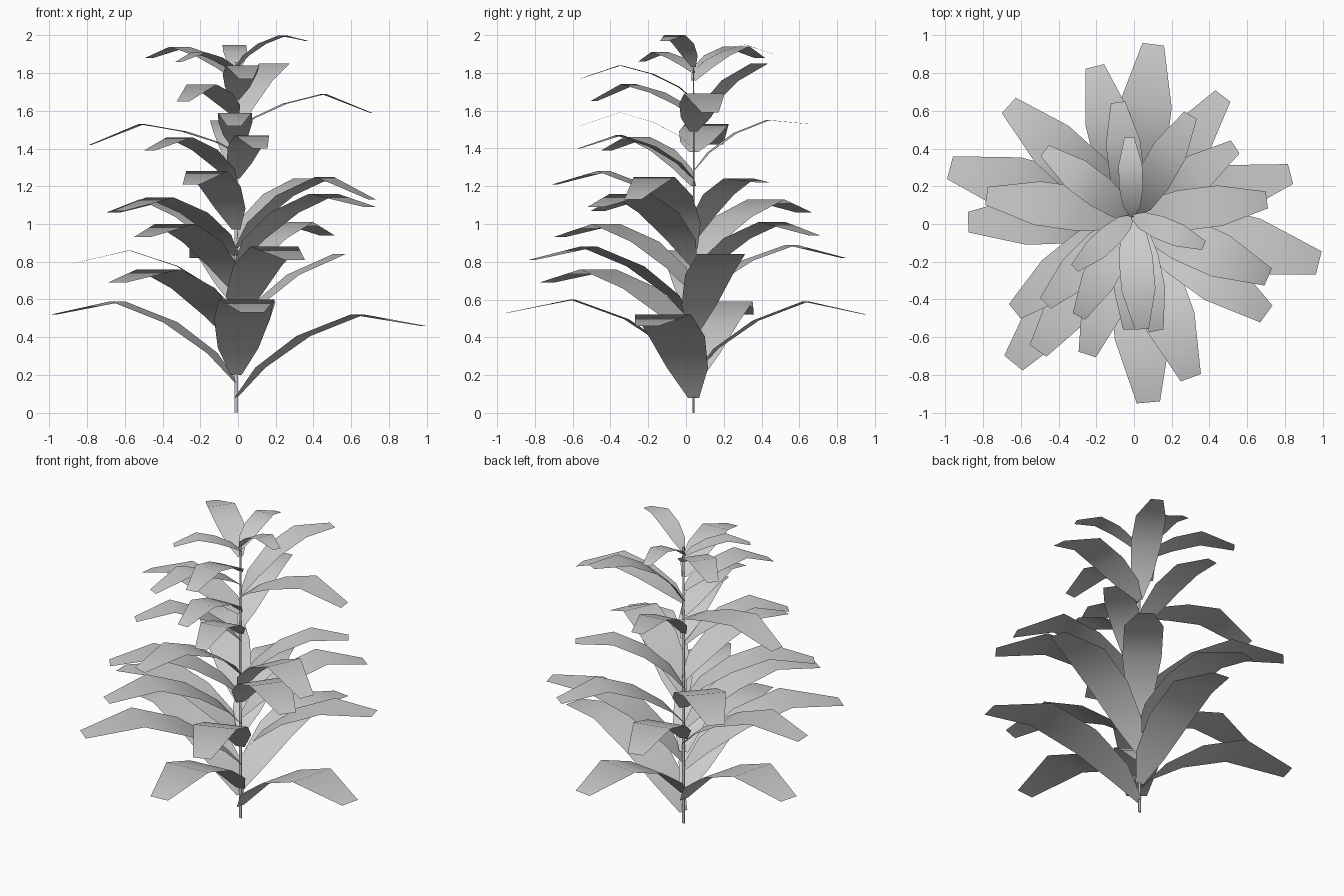
import bpy
import bmesh
from math import radians
from mathutils import Matrix, Vector

cube = bpy.data.objects.get("Cube")
if cube:
    bpy.data.objects.remove(cube, do_unlink=True)

grey = bpy.data.materials.new("plain grey")
grey.use_nodes = True
colour = (0.6, 0.6, 0.6, 1)
grey.diffuse_color = colour
grey.node_tree.nodes["Principled BSDF"].inputs["Base Color"].default_value = colour

STEM = Vector((-0.01, 0.04, 0))


def add_object(name, bm, smooth):
    """Turn a bmesh into a grey object standing on the stem axis."""
    mesh = bpy.data.meshes.new(name)
    for face in bm.faces:
        face.smooth = smooth
    bm.to_mesh(mesh)
    bm.free()
    mesh.materials.append(grey)
    obj = bpy.data.objects.new(name, mesh)
    obj.location = STEM
    bpy.context.collection.objects.link(obj)
    return obj


# Leaf outline: distance along the leaf, share of the rise, width over length
OUTLINE = [(0, 0, 0.06), (0.13, 0.36, 0.22), (0.36, 0.74, 0.3), (0.65, 1, 0.3)]
TIP_WIDTH = 0.125


def add_leaf(name, heading, length, base, peak, droop=0.07):
    """Arching strip that rises from the stem to a peak, then droops to a blunt tip."""
    rows = [(along * length, base + share * (peak - base), width * length / 2)
            for along, share, width in OUTLINE]
    rows.append((length, peak - droop, TIP_WIDTH * length / 2))
    bm = bmesh.new()
    pairs = [[bm.verts.new((x, side * half, z)) for side in (-1, 1)]
             for x, z, half in rows]
    for (a, b), (c, d) in zip(pairs, pairs[1:]):
        bm.faces.new((a, c, d, b))
    bm.transform(Matrix.Rotation(radians(heading), 4, "Z"))
    add_object(name, bm, True)


# Leaves by tier: heading in degrees, length, base height, peak height, droop
TIERS = {
    "lower_leaf": [
        (-14, 1.02, 0.08, 0.52, 0.06),
        (165, 1, 0.16, 0.59),
        (83, 0.92, 0.2, 0.59),
        (-85, 0.99, 0.2, 0.6),
        (231, 1, 0.37, 0.76),
        (15, 0.87, 0.42, 0.84, 0),
        (-70, 0.91, 0.48, 0.88),
        (182, 0.87, 0.54, 0.86),
        (104, 0.82, 0.57, 0.89),
    ],
    "middle_leaf": [
        (235, 0.87, 0.64, 1),
        (53, 0.8, 0.68, 1.01),
        (138, 0.88, 0.78, 1.13),
        (-36, 0.88, 0.78, 1.16),
        (219, 0.8, 0.83, 1.14),
        (-24, 0.79, 0.87, 1.25, 0.12),
        (34, 0.66, 0.92, 1.24, 0.02),
        (252, 0.77, 0.97, 1.28),
    ],
    "upper_leaf": [
        (225, 0.65, 1.2, 1.46),
        (-78, 0.62, 1.24, 1.47),
        (97, 0.61, 1.28, 1.55, 0.02),
        (172, 0.78, 1.38, 1.53, 0.11),
        (-91, 0.6, 1.4, 1.59),
        (7, 0.72, 1.49, 1.69, 0.1),
        (60, 0.62, 1.5, 1.85, 0),
        (242, 0.6, 1.57, 1.74, 0.09),
        (-85, 0.6, 1.66, 1.84),
    ],
    "crown_leaf": [
        (143, 0.58, 1.76, 1.94, 0.06),
        (222, 0.41, 1.8, 1.91, 0.05),
        (92, 0.42, 1.81, 1.95, 0.05),
        (-22, 0.41, 1.83, 2, 0.03),
    ],
}
for tier, leaves in TIERS.items():
    for number, leaf in enumerate(leaves, 1):
        add_leaf(f"{tier}_{number}", *leaf)

# Thin, slightly flattened stem
STEM_HEIGHT = 1.86
bm = bmesh.new()
bmesh.ops.create_cone(bm, cap_ends=True, segments=6, radius1=0.011, radius2=0.007,
                      depth=STEM_HEIGHT)
bmesh.ops.scale(bm, vec=(1, 0.5, 1), verts=bm.verts)
bmesh.ops.translate(bm, vec=(0, 0, STEM_HEIGHT / 2), verts=bm.verts)
add_object("stem", bm, False)
